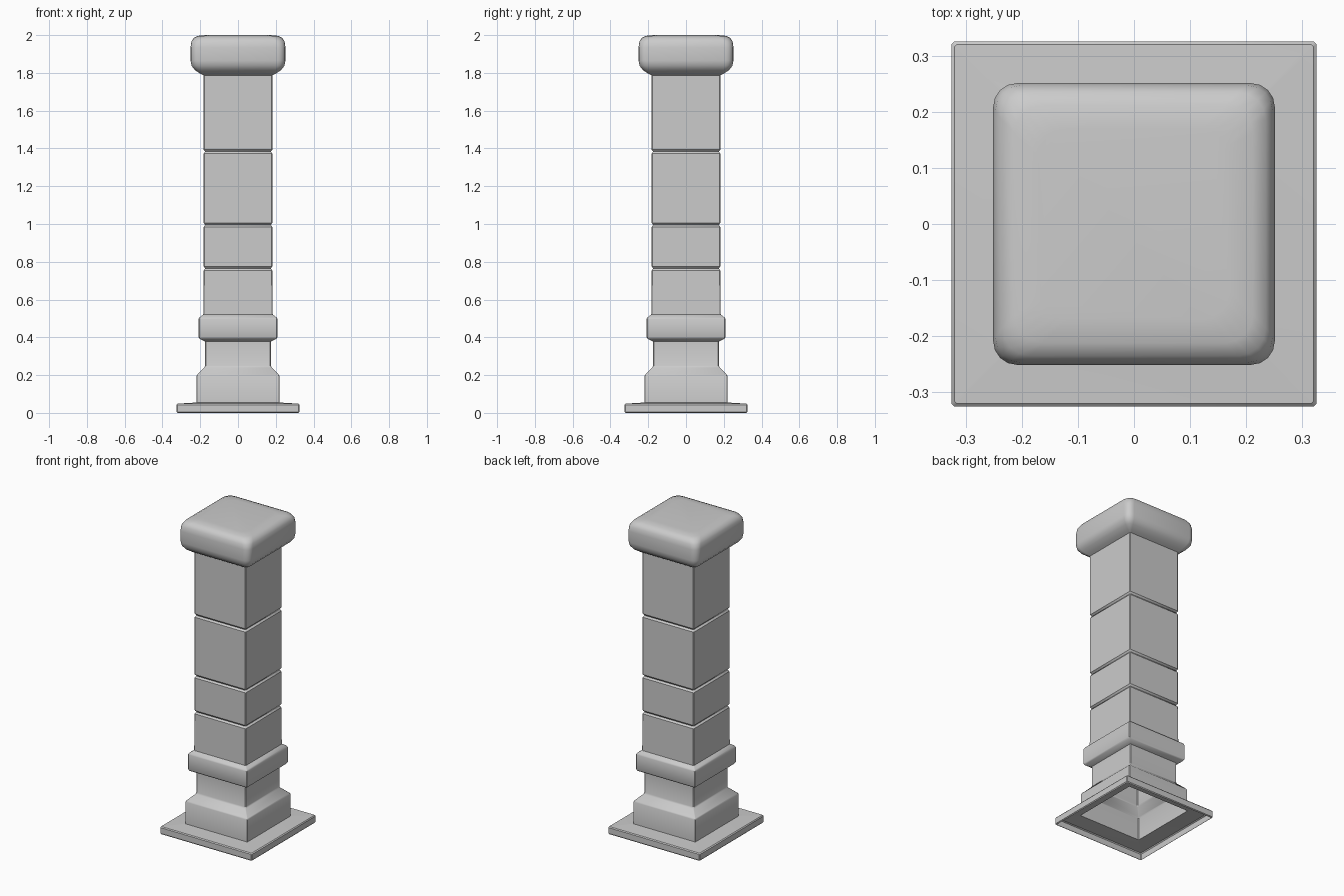
import bpy, bmesh
from math import sin, cos, pi

if "Cube" in bpy.data.objects:
    bpy.data.objects.remove(bpy.data.objects["Cube"])


def square_ring(half, z, radius, segs):
    """Points of a square outline with rounded corners."""
    pts = []
    for i, (sx, sy) in enumerate([(1, 1), (-1, 1), (-1, -1), (1, -1)]):
        for k in range(segs + 1):
            a = i * pi / 2 + k / segs * pi / 2
            pts.append((sx * (half - radius) + radius * cos(a),
                        sy * (half - radius) + radius * sin(a), z))
    return pts


def loft(name, profile, segs=1, cap_top=False, angle=35):
    """Open shell through square rings given as (half width, z, corner radius)."""
    bm = bmesh.new()
    rings = [[bm.verts.new(p) for p in square_ring(h, z, r, segs)] for h, z, r in profile]
    for lo, hi in zip(rings, rings[1:]):
        n = len(lo)
        for i in range(n):
            j = (i + 1) % n
            bm.faces.new((lo[i], lo[j], hi[j], hi[i]))
    if cap_top:
        bm.faces.new(rings[-1])
    mesh = bpy.data.meshes.new(name)
    bm.to_mesh(mesh)
    bm.free()
    obj = bpy.data.objects.new(name, mesh)
    bpy.context.collection.objects.link(obj)
    bpy.ops.object.select_all(action='DESELECT')
    obj.select_set(True)
    bpy.context.view_layer.objects.active = obj
    bpy.ops.object.shade_smooth_by_angle(angle=angle * pi / 180)
    return obj


E = 0.004  # small edge softening on the masonry corners

# Base plate, hollow underneath
loft("base_plate", [(0.320, 0, E), (0.325, 0.006, E), (0.325, 0.043, E),
                    (0.320, 0.049, E), (0.220, 0.055, E)])

# Stepped plinth with sloping shoulder and neck
loft("plinth", [(0.220, 0.055, E), (0.220, 0.195, E), (0.215, 0.203, E),
                (0.178, 0.240, E), (0.174, 0.250, E), (0.174, 0.378, E)])

# Projecting collar
loft("collar", [(0.174, 0.378, E), (0.203, 0.392, E), (0.209, 0.402, E),
                (0.209, 0.496, E), (0.204, 0.506, E), (0.184, 0.520, E)])

# Shaft with V-shaped joints between the blocks
shaft = [(0.184, 0.520, E)]
for z in (0.765, 0.995, 1.383):
    shaft += [(0.182, z - 0.011, E), (0.174, z, E), (0.182, z + 0.011, E)]
shaft.append((0.182, 1.787, E))
loft("shaft", shaft)

# Pillow-like capital
loft("capital", [(0.182, 1.787, 0.006), (0.200, 1.796, 0.015), (0.228, 1.815, 0.03),
                 (0.246, 1.838, 0.04), (0.251, 1.865, 0.042), (0.251, 1.935, 0.042),
                 (0.247, 1.965, 0.045), (0.235, 1.985, 0.05), (0.212, 1.996, 0.05),
                 (0.170, 2.0, 0.05)], segs=4, cap_top=True, angle=50)
